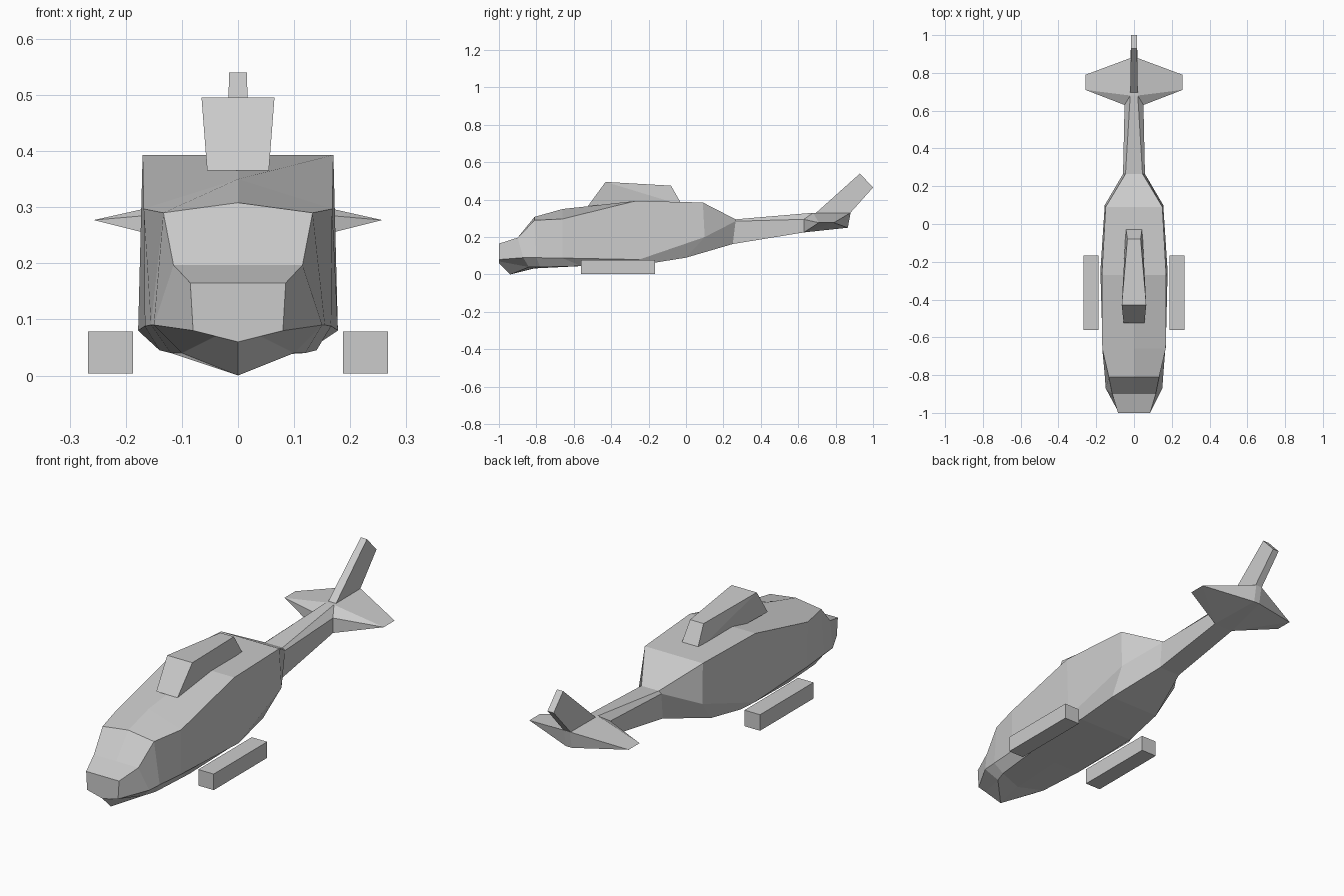
import bpy, bmesh

if "Cube" in bpy.data.objects:
    bpy.data.objects.remove(bpy.data.objects["Cube"])


def finish(name, bm):
    bmesh.ops.recalc_face_normals(bm, faces=bm.faces)
    mesh = bpy.data.meshes.new(name)
    bm.to_mesh(mesh)
    bm.free()
    obj = bpy.data.objects.new(name, mesh)
    bpy.context.collection.objects.link(obj)
    return obj


def hull(name, half):
    """Convex solid from right-hand points and their mirror images."""
    bm = bmesh.new()
    for x, y, z in half:
        bm.verts.new((x, y, z))
        bm.verts.new((-x, y, z))
    res = bmesh.ops.convex_hull(bm, input=bm.verts)
    loose = [v for v in bm.verts if not v.link_faces]
    bmesh.ops.delete(bm, geom=loose, context='VERTS')
    bmesh.ops.dissolve_limit(bm, angle_limit=0.01, verts=bm.verts, edges=bm.edges)
    return finish(name, bm)


def loft(name, sections):
    """Skin half sections (top centre ... keel) mirrored into full rings."""
    bm = bmesh.new()
    rings = []
    for s in sections:
        pts = s + [(-x, y, z) for x, y, z in s[-2:0:-1]]
        rings.append([bm.verts.new(p) for p in pts])
    n = len(rings[0])
    for a, b in zip(rings, rings[1:]):
        for i in range(n):
            j = (i + 1) % n
            bm.faces.new((a[i], a[j], b[j], b[i]))
    bm.faces.new(rings[0])
    bm.faces.new(rings[-1])
    return finish(name, bm)


# Fuselage and tail boom: roof centre, shoulder, chine, bilge, keel
loft("fuselage", [
    [(0, -1, .165), (.085, -1, .165), (.08, -1, .08), (.04, -1, .07), (0, -1, .06)],
    [(0, -.9, .197), (.115, -.9, .197), (.15, -.87, .09), (.1, -.84, .04), (0, -.94, 0)],
    [(0, -.81, .308), (.133, -.81, .29), (.155, -.8, .09), (.12, -.78, .04), (0, -.82, .032)],
    [(0, -.66, .35), (.168, -.66, .297), (.166, -.66, .088), (.14, -.56, .045), (0, -.56, .045)],
    [(0, -.27, .393), (.17, -.27, .393), (.178, -.25, .08), (.145, -.2, .058), (0, -.2, .058)],
    [(0, .09, .385), (.15, .09, .385), (.155, .1, .2), (.13, 0, .09), (0, 0, .09)],
    [(0, .265, .295), (.045, .265, .295), (.058, .265, .285), (.055, .25, .163), (0, .25, .163)],
    [(0, .68, .33), (.02, .68, .33), (.05, .63, .295), (.05, .63, .225), (0, .63, .225)],
])

# Horizontal stabilizer with the tail end
hull("stabilizer", [(.02, .68, .33), (.015, .88, .33), (.015, .865, .25),
                    (.05, .63, .295), (.05, .63, .225),
                    (.257, .71, .277), (.257, .79, .277)])

# Swept tail fin
hull("tail_fin", [(.02, .69, .325), (.016, .93, .54), (.016, 1, .465), (.018, .87, .32)])

# Engine housing on the roof
hull("engine_housing", [(.055, -.525, .365), (.065, -.43, .495),
                        (.035, -.08, .475), (.043, -.02, .37)])

# Side pods
for side, label in ((1, "right"), (-1, "left")):
    bm = bmesh.new()
    bmesh.ops.create_cube(bm, size=1)
    bmesh.ops.scale(bm, vec=(.08, .395, .075), verts=bm.verts)
    bmesh.ops.translate(bm, vec=(side * .227, -.363, .041), verts=bm.verts)
    finish(label + "_side_pod", bm)
